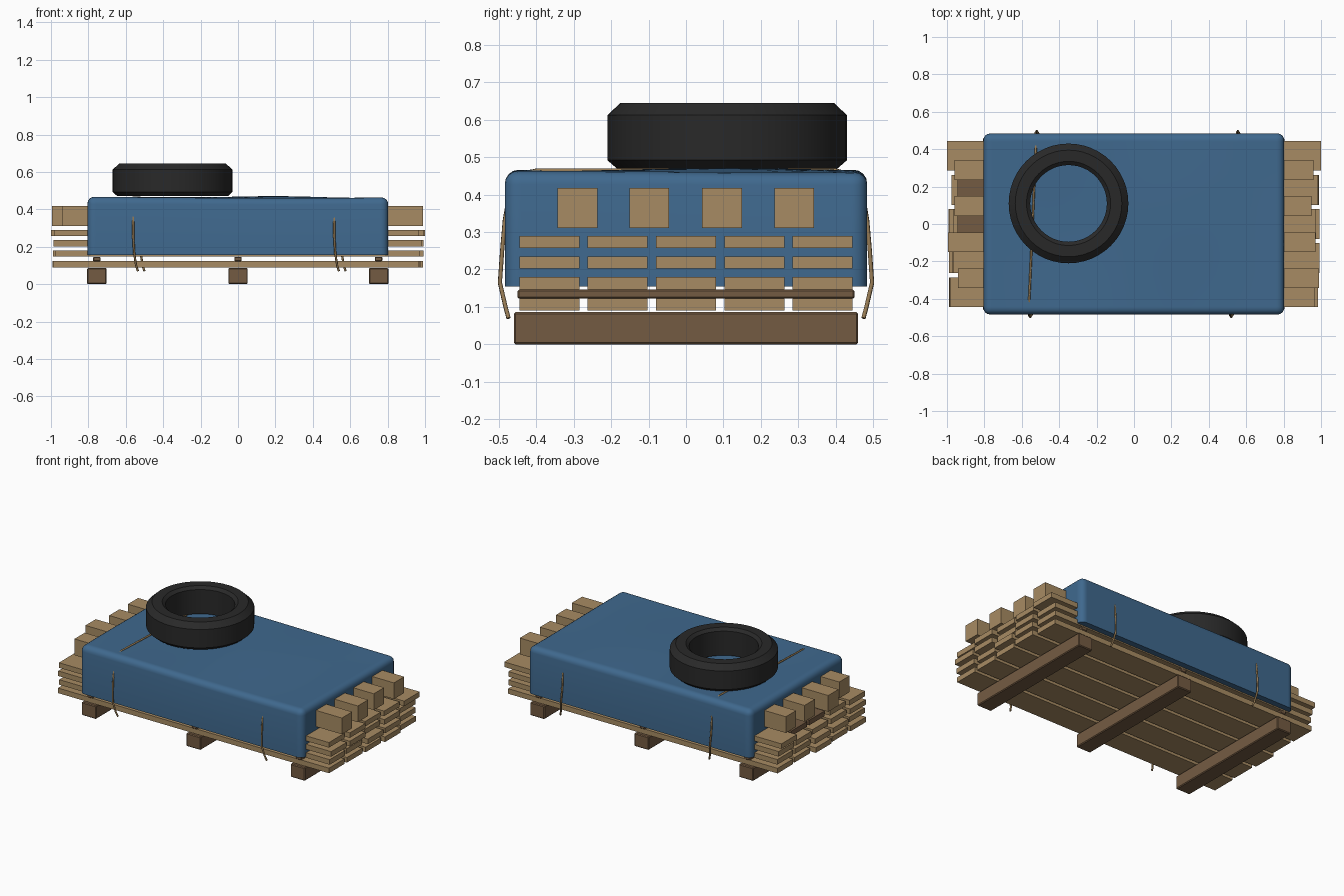
import bpy, bmesh, math, random
from mathutils import Vector

random.seed(4)
if "Cube" in bpy.data.objects:
    bpy.data.objects.remove(bpy.data.objects["Cube"])


def material(name, rgb):
    m = bpy.data.materials.new(name)
    m.use_nodes = True
    m.diffuse_color = (*rgb, 1)
    m.node_tree.nodes["Principled BSDF"].inputs["Base Color"].default_value = (*rgb, 1)
    return m


BLUE = material("blue canvas", (0.05, 0.14, 0.27))
PINE = material("pale timber", (0.39, 0.26, 0.125))
BROWN = material("dark timber", (0.175, 0.105, 0.055))
RUBBER = material("black rubber", (0.022, 0.022, 0.022))
ROPE = material("rope fibre", (0.31, 0.2, 0.09))


def finish(name, bm, mat, angle=None):
    mesh = bpy.data.meshes.new(name)
    bmesh.ops.recalc_face_normals(bm, faces=bm.faces)
    bm.to_mesh(mesh)
    bm.free()
    ob = bpy.data.objects.new(name, mesh)
    bpy.context.collection.objects.link(ob)
    mesh.materials.append(mat)
    if angle:
        bpy.ops.object.select_all(action='DESELECT')
        ob.select_set(True)
        bpy.context.view_layer.objects.active = ob
        bpy.ops.object.shade_smooth_by_angle(angle=math.radians(angle))
    return ob


def box_mesh(lo, hi):
    bm = bmesh.new()
    bmesh.ops.create_cube(bm, size=1)
    lo, hi = Vector(lo), Vector(hi)
    for v in bm.verts:
        v.co = (lo + hi) / 2 + v.co * (hi - lo)
    return bm


def box(name, lo, hi, mat, bevel=0.0):
    bm = box_mesh(lo, hi)
    if bevel:
        bmesh.ops.bevel(bm, geom=bm.edges[:], offset=bevel, segments=1, affect='EDGES')
    return finish(name, bm, mat)


# Skids and the thin spacers above the bottom boards
for x in (-0.755, 0, 0.752):
    box("skid", (x - 0.052, -0.46, 0), (x + 0.052, 0.46, 0.086), BROWN, 0.005)
    box("spacer", (x - 0.02, -0.45, 0.122), (x + 0.02, 0.45, 0.146), BROWN, 0.004)

# Four layers of boards, with uneven ends
for layer, z in enumerate((0.09, 0.147, 0.202, 0.257)):
    for i in range(5):
        y = (i - 2) * 0.1825
        left = -0.98 + random.uniform(-0.015, 0.015)
        right = 0.98 + random.uniform(-0.015, 0.015)
        if layer == 3 and i in (2, 3):
            box("dark_board", (-0.945, y - 0.08, z), (-0.4, y + 0.08, z + 0.033), BROWN)
            left = -0.4
        if layer == 3 and i == 4:
            left, right = -1.0, 1.0
        box("board", (left, y - 0.08, z), (right, y + 0.08, z + 0.033), PINE)

# Square beams on top of the boards
for y, left, right in ((-0.29, -0.94, 0.99), (-0.098, -0.995, 0.97),
                       (0.096, -0.96, 0.95), (0.289, -0.96, 0.96)):
    box("beam", (left, y - 0.053, 0.311), (right, y + 0.053, 0.417), PINE)

# Tarp with rounded upper edges and a gently sagging top
bm = box_mesh((-0.805, -0.484, 0.155), (0.803, 0.484, 0.463))
rim = [e for e in bm.edges if max(v.co.z for v in e.verts) > 0.3]
bmesh.ops.bevel(bm, geom=rim, offset=0.036, segments=4, profile=0.5, affect='EDGES')
for axis, half, count in ((0, 0.76, 20), (1, 0.44, 10)):
    normal = Vector((axis == 0, axis == 1, 0))
    for k in range(count + 1):
        bmesh.ops.bisect_plane(bm, geom=bm.verts[:] + bm.edges[:] + bm.faces[:],
                               plane_co=normal * half * (2 * k / count - 1), plane_no=normal)
for v in bm.verts:
    wave = math.sin(v.co.x * 6 + 0.6) * math.cos(v.co.y * 3.5) + 0.6 * math.sin(v.co.y * 5 + v.co.x * 3)
    if v.co.z > 0.4:
        v.co.z += 0.005 * wave * (v.co.z - 0.4) / 0.06
finish("tarp", bm, BLUE, 40)

# Tyre lying flat, spun from its cross-section
bm = bmesh.new()
section = [(0.205, 0.47), (0.295, 0.47), (0.32, 0.492), (0.32, 0.612),
           (0.285, 0.645), (0.225, 0.645), (0.205, 0.628)]
points = [bm.verts.new((-0.35 + r, 0.11, z)) for r, z in section]
edges = [bm.edges.new((points[i - 1], points[i])) for i in range(len(points))]
bmesh.ops.spin(bm, geom=points + edges, cent=(-0.35, 0.11, 0), axis=(0, 0, 1),
               angle=math.tau, steps=48, use_duplicate=False)
bmesh.ops.remove_doubles(bm, verts=bm.verts[:], dist=0.0005)
finish("tyre", bm, RUBBER, 30)


# Ropes passing over the load and hanging down both sides
def rope(name, x_front, x_back, top):
    path = [(-0.474, 0.07, 0.025), (-0.482, 0.1, 0.015), (-0.497, 0.165, 0.005),
            (-0.491, 0.25, 0), (-0.484, 0.33, 0), (-0.465, top - 0.015, 0), (-0.4, top, 0)]
    pts = [(x_front + dx, y, z) for y, z, dx in path]
    pts += [(x_back + dx, -y, z) for y, z, dx in reversed(path)]
    curve = bpy.data.curves.new(name, 'CURVE')
    curve.dimensions = '3D'
    curve.bevel_depth = 0.006
    curve.bevel_resolution = 1
    curve.use_fill_caps = True
    spline = curve.splines.new('POLY')
    spline.points.add(len(pts) - 1)
    for p, co in zip(spline.points, pts):
        p.co = (*co, 1)
    curve.materials.append(ROPE)
    bpy.context.collection.objects.link(bpy.data.objects.new(name, curve))


rope("right_rope", -0.56, -0.525, 0.464)
rope("left_rope", 0.515, 0.55, 0.445)
